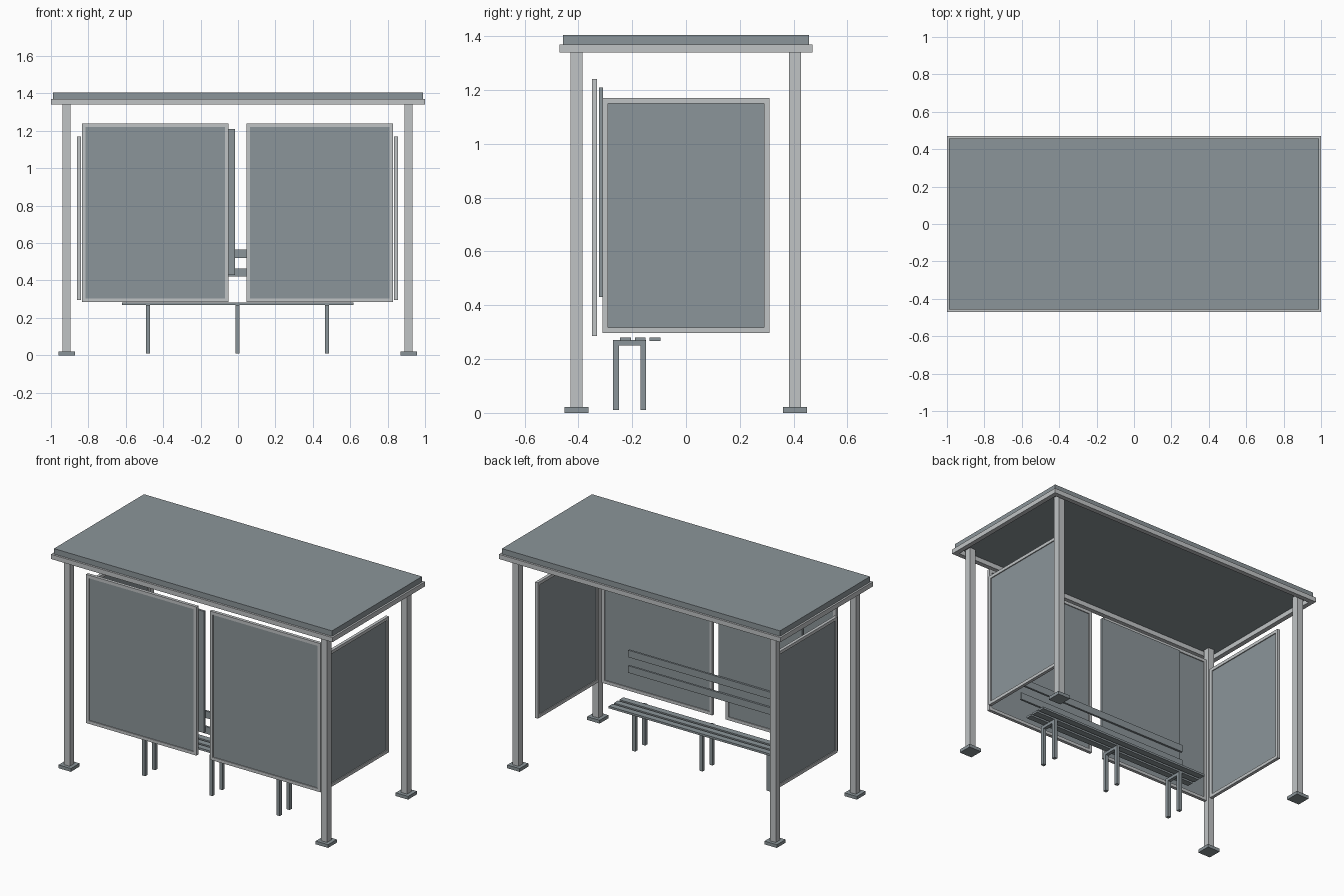
import bpy
import bmesh
from mathutils import Vector

cube = bpy.data.objects.get("Cube")
if cube:
    bpy.data.objects.remove(cube, do_unlink=True)


def material(name, rgb):
    mat = bpy.data.materials.new(name)
    mat.use_nodes = True
    colour = (*rgb, 1.0)
    mat.diffuse_color = colour
    mat.node_tree.nodes["Principled BSDF"].inputs["Base Color"].default_value = colour
    return mat


light_metal = material("light metal", (0.53, 0.55, 0.56))
slate_grey = material("slate grey", (0.26, 0.30, 0.32))


def finish(name, bm, mat):
    bmesh.ops.recalc_face_normals(bm, faces=bm.faces)
    mesh = bpy.data.meshes.new(name)
    bm.to_mesh(mesh)
    bm.free()
    mesh.materials.append(mat)
    obj = bpy.data.objects.new(name, mesh)
    bpy.context.collection.objects.link(obj)
    return obj


def add_box(bm, low, high):
    low, high = Vector(low), Vector(high)
    verts = bmesh.ops.create_cube(bm, size=1)["verts"]
    bmesh.ops.scale(bm, vec=high - low, verts=verts)
    bmesh.ops.translate(bm, vec=(low + high) / 2, verts=verts)


def box(name, low, high, mat):
    bm = bmesh.new()
    add_box(bm, low, high)
    return finish(name, bm, mat)


def frame(name, low, high, axis, border, mat):
    """Rectangular ring filling the given bounds, open along one axis."""
    u, v = [a for a in range(3) if a != axis]
    bm = bmesh.new()
    loops = []
    for depth in (low[axis], high[axis]):
        for inset in (0, border):
            us = (low[u] + inset, high[u] - inset)
            vs = (low[v] + inset, high[v] - inset)
            loop = []
            for i, j in ((0, 0), (1, 0), (1, 1), (0, 1)):
                co = Vector()
                co[axis], co[u], co[v] = depth, us[i], vs[j]
                loop.append(bm.verts.new(co))
            loops.append(loop)
    near_out, near_in, far_out, far_in = loops
    for a, b in ((near_out, near_in), (near_in, far_in),
                 (far_in, far_out), (far_out, near_out)):
        for k in range(4):
            n = (k + 1) % 4
            bm.faces.new((a[k], a[n], b[n], b[k]))
    return finish(name, bm, mat)


def framed_panel(name, low, high, axis, border=0.02):
    """Light frame with a thin recessed sheet inside it."""
    frame(name + "_frame", low, high, axis, border, light_metal)
    lo, hi = list(low), list(high)
    for a in range(3):
        pad = 0.006 if a == axis else border
        lo[a] += pad
        hi[a] -= pad
    box(name + "_sheet", lo, hi, slate_grey)


# Roof: hollow rim carrying a solid slab
frame("roof_rim", (-1, -0.47, 1.34), (1, 0.47, 1.37), 2, 0.03, light_metal)
box("roof_slab", (-0.988, -0.457, 1.37), (0.988, 0.457, 1.405), slate_grey)

# Corner posts on square base plates
for x, side in ((-0.916, "right"), (0.912, "left")):
    for y, end in ((-0.407, "front"), (0.405, "back")):
        label = end + "_" + side
        box(label + "_post", (x - 0.021, y - 0.022, 0.02),
            (x + 0.021, y + 0.022, 1.37), light_metal)
        box(label + "_base_plate", (x - 0.044, y - 0.044, 0),
            (x + 0.044, y + 0.044, 0.021), slate_grey)

# Two front wall panels and two end panels
framed_panel("front_right_panel", (-0.835, -0.35, 0.285), (-0.05, -0.33, 1.24), 1)
framed_panel("front_left_panel", (0.045, -0.35, 0.285), (0.83, -0.33, 1.24), 1)
framed_panel("right_end_panel", (-0.86, -0.31, 0.297), (-0.84, 0.31, 1.17), 0)
framed_panel("left_end_panel", (0.835, -0.31, 0.297), (0.855, 0.31, 1.17), 0)

# Notice board on the inner face of one panel
box("notice_board", (-0.61, -0.323, 0.43), (-0.015, -0.308, 1.21), slate_grey)

# Bench seat slats
for i, y in enumerate((-0.225, -0.17, -0.115)):
    box(f"seat_slat_{i + 1}", (-0.62, y - 0.02, 0.268),
        (0.617, y + 0.02, 0.281), slate_grey)

# Backrest slats
for i, z in enumerate((0.42, 0.52)):
    box(f"backrest_slat_{i + 1}", (-0.62, -0.307, z),
        (0.617, -0.294, z + 0.045), slate_grey)

# Bench trestles: two legs joined by a crossbar
for i, x in enumerate((-0.481, -0.003, 0.475)):
    bm = bmesh.new()
    for y in (-0.271, -0.17):
        add_box(bm, (x - 0.011, y, 0.01), (x + 0.011, y + 0.022, 0.25))
    add_box(bm, (x - 0.011, -0.271, 0.25), (x + 0.011, -0.148, 0.27))
    finish(f"bench_trestle_{i + 1}", bm, slate_grey)
